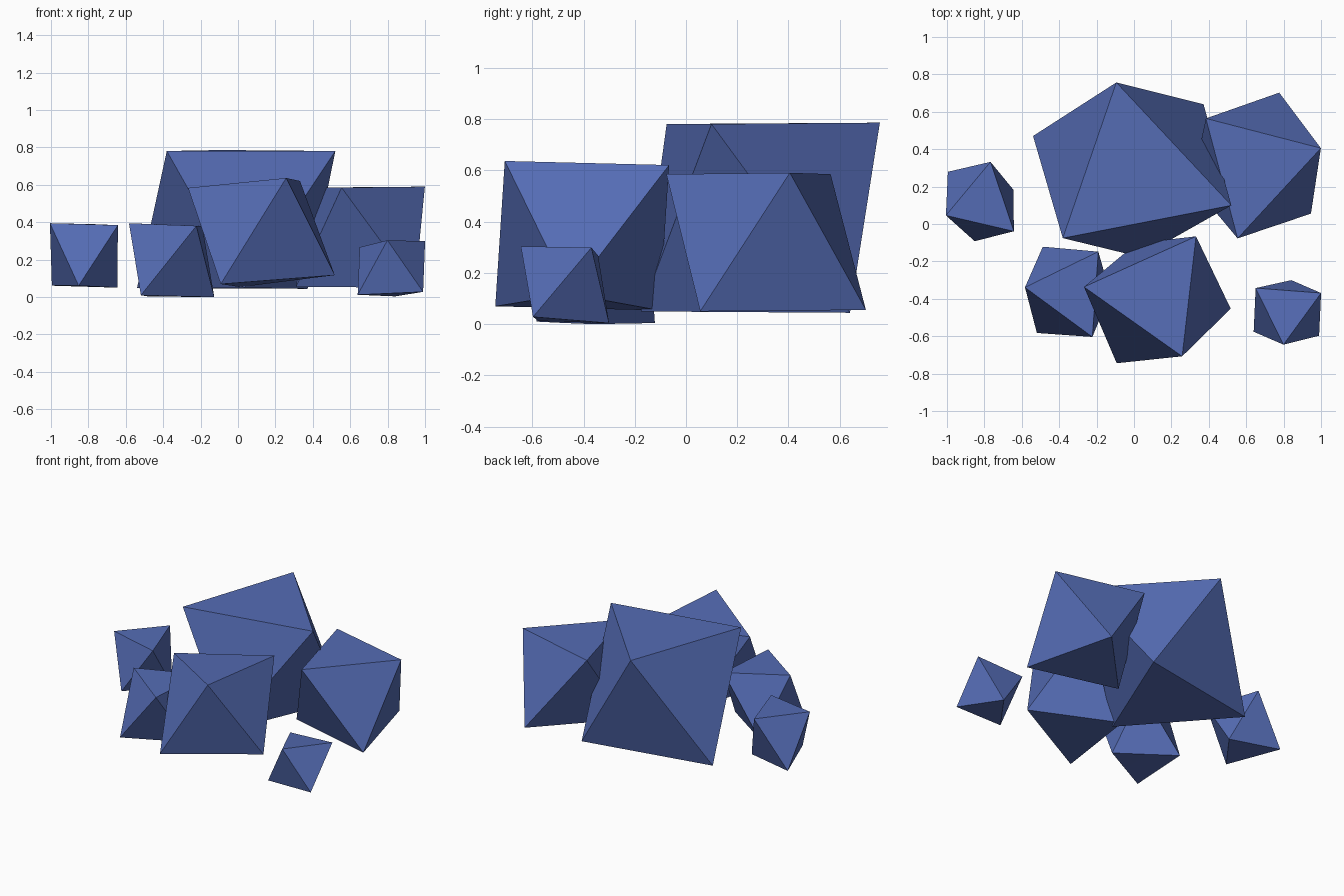
import bpy, bmesh
from mathutils import Vector

if "Cube" in bpy.data.objects:
    bpy.data.objects.remove(bpy.data.objects["Cube"])

blue = bpy.data.materials.new("slate_blue")
blue.diffuse_color = (0.09, 0.15, 0.46, 1)
blue.use_nodes = True
blue.node_tree.nodes["Principled BSDF"].inputs["Base Color"].default_value = blue.diffuse_color

# Each rock: an eight-sided block resting on a triangle (three top, three bottom corners)
ROCKS = {
    "large_back_rock": [(-.09, .73, .765), (.49, .11, .76), (-.36, -.055, .76),
                        (-.51, .46, .07), (.35, .62, .065), (.03, -.15, .07)],
    "right_rock": [(.56, -.055, .57), (.98, .40, .575), (.40, .55, .57),
                   (.77, .68, .07), (.93, .07, .065), (.33, .22, .07)],
    "front_rock": [(-.245, -.34, .57), (.25, -.69, .62), (.32, -.085, .605),
                   (.495, -.45, .13), (-.08, -.725, .085), (.02, -.12, .07)],
    "front_left_rock": [(-.57, -.34, .383), (-.23, -.59, .37), (-.20, -.16, .37),
                        (-.51, -.57, .02), (-.48, -.135, .015), (-.14, -.37, .01)],
    "left_rock": [(-.995, .05, .385), (-.77, .32, .38), (-.652, -.03, .375),
                  (-.985, .27, .07), (-.655, .18, .06), (-.85, -.08, .07)],
    "front_right_rock": [(.66, -.35, .26), (.99, -.375, .29), (.80, -.635, .295),
                         (.84, -.31, .012), (.98, -.59, .035), (.65, -.57, .02)],
}
BULGE = 0.06


def make_rock(name, corners):
    bm = bmesh.new()
    verts = [bm.verts.new(c) for c in corners]
    centre = sum((Vector(c) for c in corners), Vector()) / 6
    bmesh.ops.convex_hull(bm, input=verts)
    old = set(verts)
    # Split every face in four and push the edge midpoints outward
    bmesh.ops.subdivide_edges(bm, edges=bm.edges[:], cuts=1, use_grid_fill=True)
    for v in bm.verts:
        if v not in old:
            v.co += (v.co - centre) * BULGE
            v.co.z = max(v.co.z, 0)
    bmesh.ops.recalc_face_normals(bm, faces=bm.faces[:])
    mesh = bpy.data.meshes.new(name)
    bm.to_mesh(mesh)
    bm.free()
    mesh.materials.append(blue)
    obj = bpy.data.objects.new(name, mesh)
    bpy.context.collection.objects.link(obj)
    # Soft facets with crisp main edges
    bpy.ops.object.select_all(action='DESELECT')
    obj.select_set(True)
    bpy.context.view_layer.objects.active = obj
    bpy.ops.object.shade_smooth_by_angle(angle=0.6)


for rock_name, rock_corners in ROCKS.items():
    make_rock(rock_name, rock_corners)
